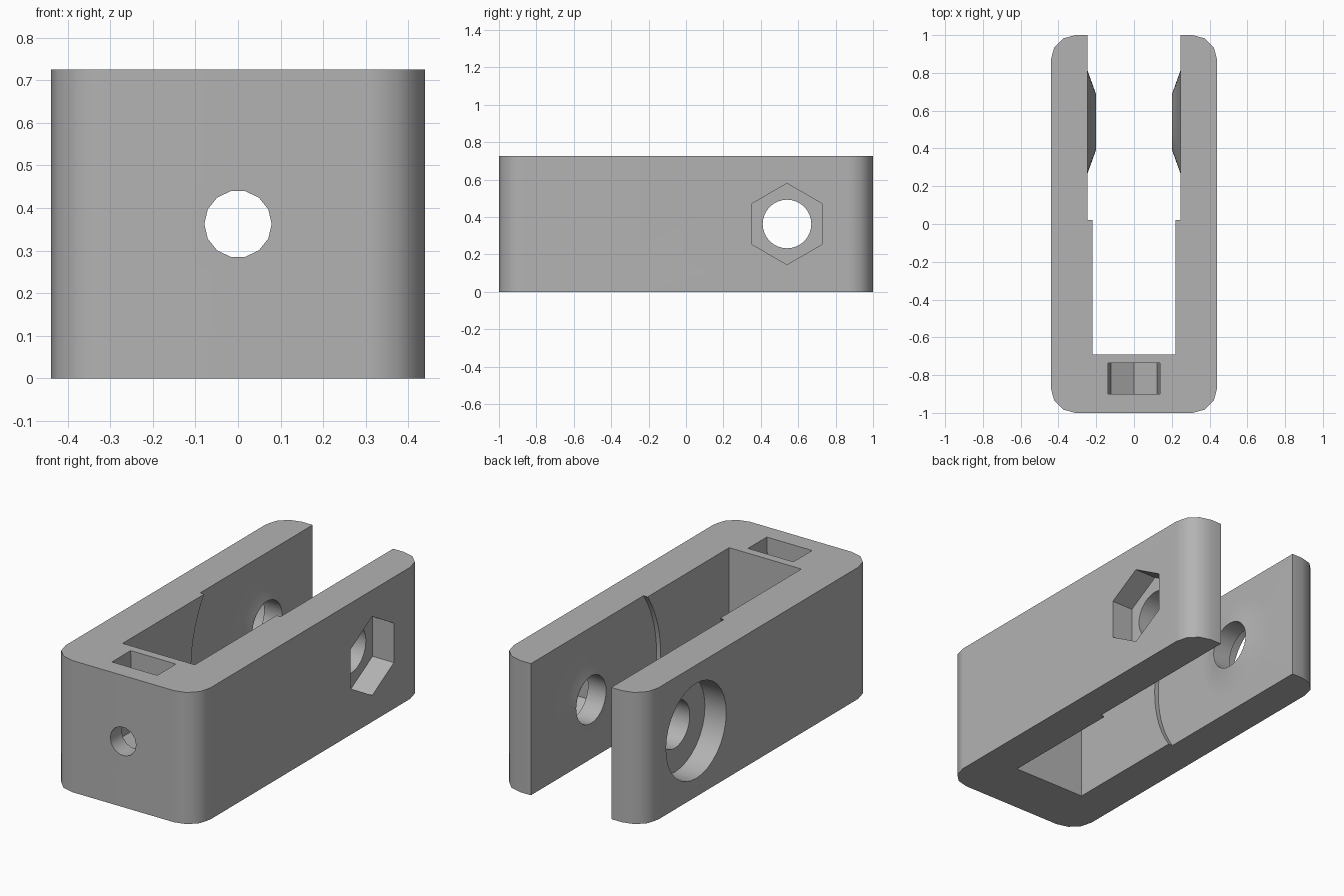
import bpy
import bmesh
from math import pi, sin, cos, radians

old = bpy.data.objects.get("Cube")
if old:
    bpy.data.objects.remove(old, do_unlink=True)

HALF_W, HALF_L, HEIGHT = 0.44, 1.0, 0.725
MID_Z = HEIGHT / 2
PIVOT_Y = 0.54
CORNER = 0.13

grey = bpy.data.materials.new("plain grey")
grey.use_nodes = True
colour = (0.45, 0.45, 0.45, 1)
grey.diffuse_color = colour
grey.node_tree.nodes["Principled BSDF"].inputs["Base Color"].default_value = colour


def loft(name, ring_a, ring_b):
    """Closed solid between two rings with equal point counts."""
    bm = bmesh.new()
    a = [bm.verts.new(p) for p in ring_a]
    b = [bm.verts.new(p) for p in ring_b]
    bm.faces.new(a)
    bm.faces.new(b)
    for i in range(len(a)):
        j = (i + 1) % len(a)
        bm.faces.new((a[i], a[j], b[j], b[i]))
    bmesh.ops.recalc_face_normals(bm, faces=bm.faces)
    mesh = bpy.data.meshes.new(name)
    bm.to_mesh(mesh)
    bm.free()
    obj = bpy.data.objects.new(name, mesh)
    bpy.context.collection.objects.link(obj)
    mesh.materials.append(grey)
    return obj


def circle(r, n, phase=0.0):
    return [(r * cos(phase + 2 * pi * i / n), r * sin(phase + 2 * pi * i / n)) for i in range(n)]


def across_x(name, x0, x1, r0, r1, n, phase=0.0):
    """Round or polygonal solid along x, centred on the pivot."""
    ring = lambda x, r: [(x, PIVOT_Y + u, MID_Z + v) for u, v in circle(r, n, phase)]
    return loft(name, ring(x0, r0), ring(x1, r1))


def upright(name, outline, z0, z1):
    return loft(name, [(x, y, z0) for x, y in outline], [(x, y, z1) for x, y in outline])


def combine(target, tool, operation="DIFFERENCE"):
    mod = target.modifiers.new(tool.name, "BOOLEAN")
    mod.operation, mod.object, mod.solver = operation, tool, "EXACT"
    bpy.context.view_layer.objects.active = target
    bpy.ops.object.modifier_apply(modifier=mod.name)
    bpy.data.objects.remove(tool, do_unlink=True)


# Block with rounded upright corners
outline = []
for k, (sx, sy) in enumerate([(1, 1), (-1, 1), (-1, -1), (1, -1)]):
    for step in range(4):
        t = radians(90 * k + 30 * step)
        outline.append((sx * (HALF_W - CORNER) + CORNER * cos(t),
                        sy * (HALF_L - CORNER) + CORNER * sin(t)))
body = upright("fork_bracket", outline, 0, HEIGHT)

# Slot between the arms, and the round relief around the pivot
slot = [(-0.22, -0.69), (0.22, -0.69), (0.22, 1.2), (-0.22, 1.2)]
combine(body, upright("slot_cutter", slot, -0.1, HEIGHT + 0.1))
combine(body, across_x("relief_cutter", -0.245, 0.245, 0.634, 0.634, 72))

# Conical bosses facing each other inside the arms
for side in (-1, 1):
    boss = across_x("boss", side * 0.2, side * 0.27, 0.145, 0.339, 32)
    combine(body, boss, "UNION")

# Pivot hole, hexagonal nut pocket and round bolt-head pocket
combine(body, across_x("pivot_cutter", -0.6, 0.6, 0.13, 0.13, 32))
combine(body, across_x("hex_cutter", 0.31, 0.6, 0.217, 0.217, 6, pi / 2))
combine(body, across_x("head_cutter", -0.6, -0.31, 0.262, 0.262, 32))

# Hole through the closed end
hole = circle(0.079, 14, pi / 2 + pi / 14)
combine(body, loft("end_hole_cutter", [(u, -1.2, MID_Z + v) for u, v in hole],
                   [(u, -0.5, MID_Z + v) for u, v in hole]))

# Nut trap dropped in from the top, with a pointed floor
trap = [(-0.14, HEIGHT + 0.05), (-0.122, 0.29), (0, 0.22), (0.122, 0.29), (0.14, HEIGHT + 0.05)]
combine(body, loft("nut_trap_cutter", [(x, -0.9, z) for x, z in trap],
                   [(x, -0.737, z) for x, z in trap]))

# Smooth shading with crisp edges
bpy.ops.object.select_all(action="DESELECT")
body.select_set(True)
bpy.context.view_layer.objects.active = body
bpy.ops.object.shade_smooth_by_angle(angle=radians(32))
weighted = body.modifiers.new("even_normals", "WEIGHTED_NORMAL")
weighted.keep_sharp = True
